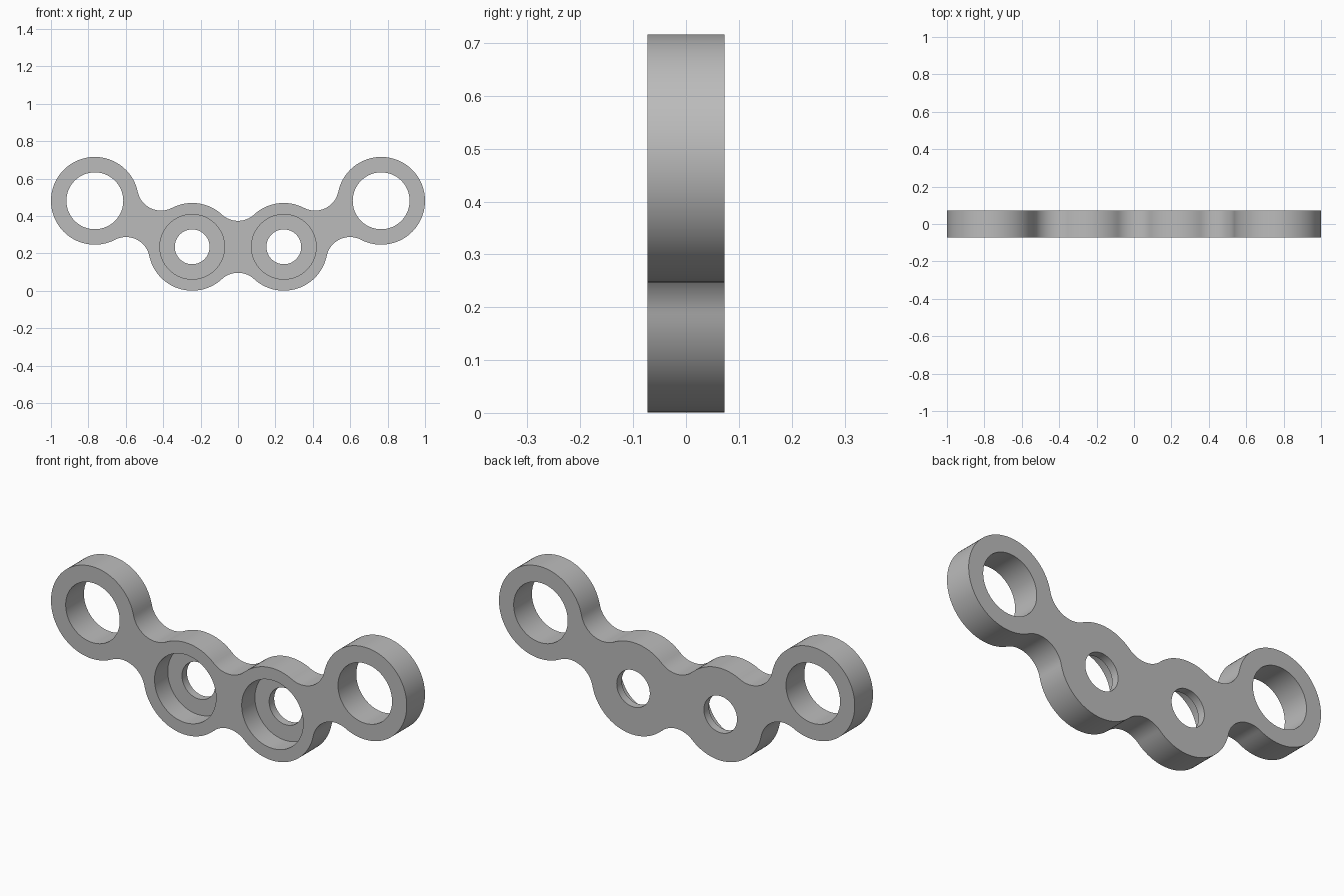
import bpy, bmesh, math
from mathutils import Vector

cube = bpy.data.objects.get("Cube")
if cube:
    bpy.data.objects.remove(cube, do_unlink=True)

HALF = 0.0733            # half thickness
FLOOR = 0.033            # y of the counterbore floor
LOBE, FILLET = 0.2345, 0.127
RING_HOLE, BORE, BOLT_HOLE = 0.152, 0.173, 0.093
STEP = math.radians(4)

outer = [Vector((s * 0.7655, 0.4815)) for s in (1, -1)]
inner = [Vector((s * 0.245, 0.2355)) for s in (1, -1)]


def arc(center, start, end, turn):
    """Points from start towards end about center; turn is 1 for anticlockwise."""
    a, b = start - center, end - center
    a0 = math.atan2(a.y, a.x)
    sweep = (turn * (math.atan2(b.y, b.x) - a0)) % math.tau
    n = max(4, round(sweep / STEP))
    return [center + a.length * Vector((math.cos(a0 + turn * sweep * i / n),
                                        math.sin(a0 + turn * sweep * i / n)))
            for i in range(n)]


def circle(center, radius, n=96):
    return [center + radius * Vector((math.cos(math.tau * i / n), math.sin(math.tau * i / n)))
            for i in range(n)]


def fillet_center(a, b):
    """Centre of the concave arc touching two lobes, on the outer side."""
    d = b - a
    h = math.sqrt((LOBE + FILLET) ** 2 - (d.length / 2) ** 2)
    d_unit = d.normalized()
    return (a + b) / 2 + h * Vector((d_unit.y, -d_unit.x))


def touch(lobe, fillet):
    return lobe + LOBE * (fillet - lobe).normalized()


# Outline: convex lobes alternating with concave fillets
lobes = [outer[0], inner[0], inner[1], outer[1], inner[1], inner[0]]
count = len(lobes)
fillets = [fillet_center(lobes[i], lobes[(i + 1) % count]) for i in range(count)]
outline = []
for i, lobe in enumerate(lobes):
    nxt, f = lobes[(i + 1) % count], fillets[i]
    outline += arc(lobe, touch(lobe, fillets[i - 1]), touch(lobe, f), 1)
    outline += arc(f, touch(lobe, f), touch(nxt, f), -1)

bm = bmesh.new()


def ring(points, y):
    verts = [bm.verts.new((p.x, y, p.y)) for p in points]
    return verts, [bm.edges.new((verts[i - 1], verts[i])) for i in range(len(verts))]


def wall(a, b):
    for i in range(len(a[0])):
        bm.faces.new((a[0][i - 1], a[0][i], b[0][i], b[0][i - 1]))


front, back = [], []

# Outer rim and the two large end holes
for points in [outline] + [circle(c, RING_HOLE) for c in outer]:
    f, b = ring(points, -HALF), ring(points, HALF)
    wall(f, b)
    front += f[1]
    back += b[1]

# Counterbored bolt holes, open wide to the front
for c in inner:
    rings = [ring(circle(c, r), y) for r, y in
             ((BORE, -HALF), (BORE, FLOOR), (BOLT_HOLE, FLOOR), (BOLT_HOLE, HALF))]
    for a, b in zip(rings, rings[1:]):
        wall(a, b)
    front += rings[0][1]
    back += rings[-1][1]

# Flat front and back faces around the holes
for edges, y in ((front, -1), (back, 1)):
    bmesh.ops.triangle_fill(bm, edges=edges, use_beauty=True, normal=(0, y, 0))
bmesh.ops.recalc_face_normals(bm, faces=bm.faces)

mesh = bpy.data.meshes.new("link_plate")
bm.to_mesh(mesh)
bm.free()
plate = bpy.data.objects.new("link_plate", mesh)
bpy.context.collection.objects.link(plate)

grey = bpy.data.materials.new("plain grey")
grey.use_nodes = True
colour = (0.5, 0.5, 0.5, 1)
grey.diffuse_color = colour
grey.node_tree.nodes["Principled BSDF"].inputs["Base Color"].default_value = colour
mesh.materials.append(grey)

bpy.ops.object.select_all(action="DESELECT")
plate.select_set(True)
bpy.context.view_layer.objects.active = plate
bpy.ops.object.shade_smooth_by_angle(angle=math.radians(30))
